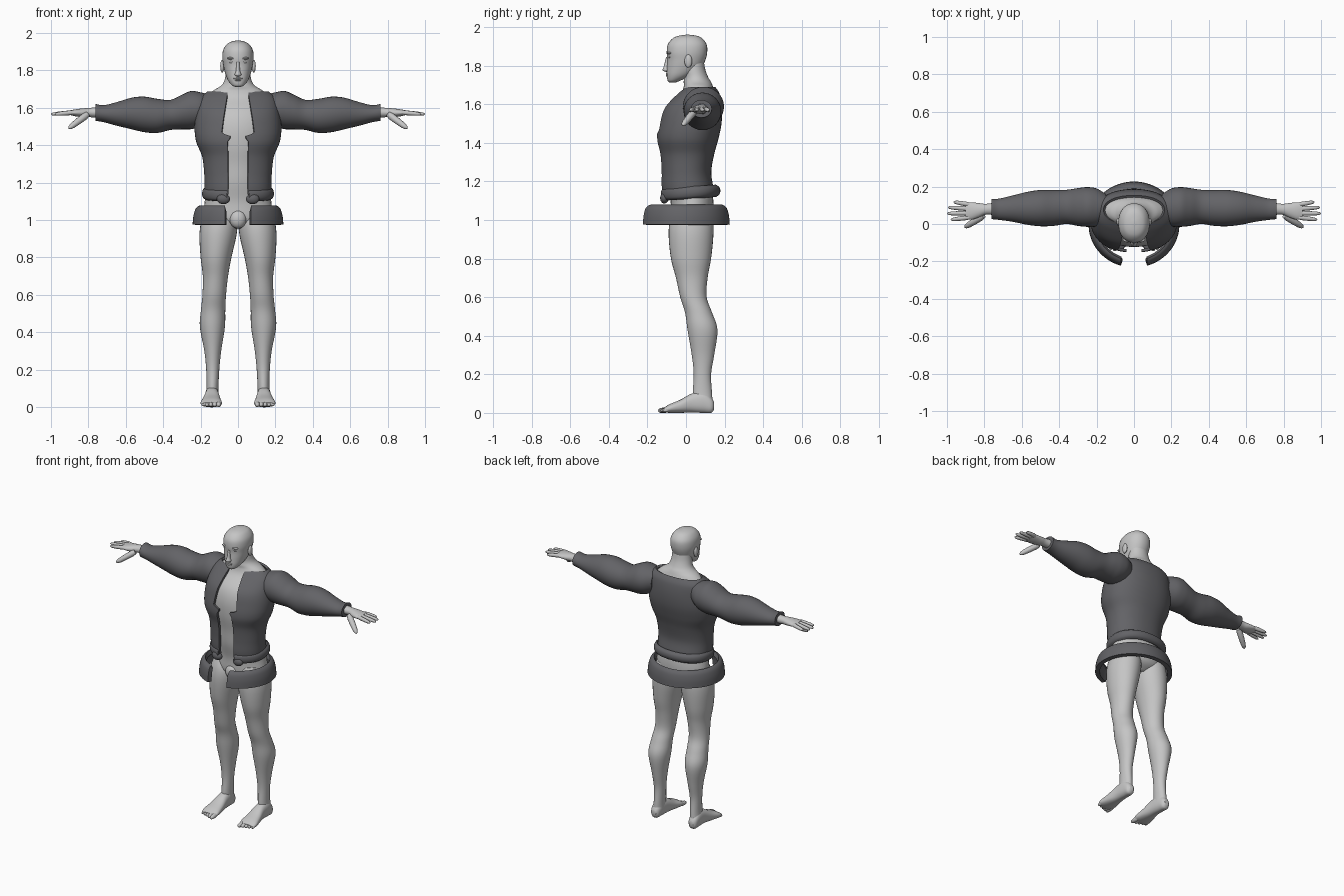
import bpy
import bmesh
from math import sin, cos, asin, pi, radians
from mathutils import Vector, Matrix

default_cube = bpy.data.objects.get("Cube")
if default_cube:
    bpy.data.objects.remove(default_cube, do_unlink=True)

parts = []


def make_material(name, colour):
    material = bpy.data.materials.new(name)
    material.use_nodes = True
    material.diffuse_color = colour
    material.node_tree.nodes["Principled BSDF"].inputs["Base Color"].default_value = colour
    return material


skin = make_material("pale grey skin", (.56, .56, .56, 1))
cloth = make_material("dark grey cloth", (.125, .125, .135, 1))


def finish(name, bm, material, mirror=False, thickness=None):
    """Turn a bmesh into an object, optionally thickened and mirrored."""
    mesh = bpy.data.meshes.new(name)
    bm.to_mesh(mesh)
    bm.free()
    mesh.materials.append(material)
    obj = bpy.data.objects.new(name, mesh)
    bpy.context.collection.objects.link(obj)
    if thickness:
        obj.modifiers.new("thickness", 'SOLIDIFY').thickness = thickness
        bpy.context.view_layer.objects.active = obj
        bpy.ops.object.modifier_apply(modifier="thickness")
    if mirror:
        obj.modifiers.new("mirror", 'MIRROR')
    parts.append(obj)
    return obj


def smooth_rings(rings, steps):
    """Pass a smooth curve through every value of the given rings."""
    result = []
    last = len(rings) - 1
    for i in range(last):
        a, b, c, d = (Vector(rings[min(max(k, 0), last)]) for k in range(i - 1, i + 3))
        for s in range(steps):
            t = s / steps
            result.append(b + (c - a) * t / 2 + (a - b * 2.5 + c * 2 - d / 2) * t * t
                          + (b * 3 - a - c * 3 + d) * t ** 3 / 2)
    return result + [Vector(rings[-1])]


def signed_power(value, power):
    return abs(value) ** power * (1 if value >= 0 else -1)


def skin_rows(bm, rows, closed):
    """Join rows of points with quads and cap the ends of closed tubes."""
    rows = [[bm.verts.new(p) for p in row] for row in rows]
    count = len(rows[0])
    for low, high in zip(rows, rows[1:]):
        for j in range(count if closed else count - 1):
            k = (j + 1) % count
            bm.faces.new((low[j], low[k], high[k], high[j]))
    if closed:
        bm.faces.new(rows[0])
        bm.faces.new(rows[-1])
        bmesh.ops.recalc_face_normals(bm, faces=bm.faces)


def loft(name, rings, material, axis="z", mirror=False, opening=None,
         power=1, sides=32, steps=5, thickness=None, tilt=0):
    """Rings are (position, low u, high u, low v, high v); opening gives a front gap."""
    rows = []
    for t, u0, u1, v0, v1 in smooth_rings(rings, steps):
        cu, cv, ru, rv = (u0 + u1) / 2, (v0 + v1) / 2, (u1 - u0) / 2, (v1 - v0) / 2
        start, span, count = 0, 2 * pi / sides, sides
        if opening:
            start = asin((opening(t) / ru) ** (1 / power))
            span, count = (2 * pi - 2 * start) / sides, sides + 1
        row = []
        for j in range(count):
            a = start + span * j
            u = cu + ru * signed_power(sin(a), power)
            v = cv - rv * signed_power(cos(a), power)
            point = {"x": (t, u, v), "y": (v, t, u), "z": (u, v, t + tilt * v)}[axis]
            row.append(point)
        rows.append(row)
    bm = bmesh.new()
    skin_rows(bm, rows, closed=not opening)
    return finish(name, bm, material, mirror, thickness)


def symmetric(rings):
    """Expand (height, half width, front, back) into full ring bounds."""
    return [(z, -half, half, front, back) for z, half, front, back in rings]


def blob(name, centre, size, material, mirror=True):
    bm = bmesh.new()
    bmesh.ops.create_uvsphere(bm, u_segments=20, v_segments=12, radius=1,
                              matrix=Matrix.Translation(centre) @ Matrix.Diagonal((*size, 1)))
    return finish(name, bm, material, mirror)


def digit(name, start, end, radius):
    """A tapered round finger or toe with a rounded tip."""
    start, end = Vector(start), Vector(end)
    turn = (end - start).to_track_quat('Z', 'Y')
    rows = []
    for along, scale in ((0, .8), (.15, 1), (.5, .95), (.8, .8), (.94, .55), (1, .15)):
        middle = start.lerp(end, along)
        rows.append([middle + turn @ Vector((cos(a), sin(a), 0)) * radius * scale
                     for a in (2 * pi * j / 12 for j in range(12))])
    bm = bmesh.new()
    skin_rows(bm, rows, closed=True)
    return finish(name, bm, skin, mirror=True)


# Body: torso with neck, head, legs and feet
loft("torso", symmetric([
    (.955, .07, -.03, .08), (1, .175, -.075, .135), (1.1, .178, -.08, .142),
    (1.2, .16, -.1, .12), (1.3, .162, -.108, .115), (1.4, .19, -.122, .142),
    (1.5, .205, -.12, .162), (1.58, .198, -.093, .163), (1.65, .172, -.03, .153),
    (1.69, .135, -.012, .14), (1.715, .095, -.012, .13), (1.74, .075, -.01, .115),
    (1.78, .066, -.012, .1), (1.84, .06, 0, .09)]), skin)
loft("head", symmetric([
    (1.712, .015, -.085, -.055), (1.722, .034, -.095, -.03), (1.75, .055, -.1, .03),
    (1.79, .07, -.099, .08), (1.83, .079, -.097, .101), (1.87, .084, -.1, .11),
    (1.91, .079, -.094, .107), (1.94, .06, -.07, .085), (1.954, .036, -.04, .058),
    (1.96, .008, -.002, .018)]), skin, power=.92)
loft("leg", [
    (.05, .105, .175, .04, .138), (.1, .105, .168, .035, .135), (.2, .1, .17, .04, .13),
    (.3, .09, .18, .03, .146), (.43, .07, .204, .008, .163), (.52, .068, .198, -.005, .135),
    (.6, .064, .19, -.03, .107), (.7, .053, .188, -.052, .112), (.8, .035, .2, -.078, .13),
    (.92, .008, .206, -.09, .142), (1, .005, .195, -.083, .14), (1.06, .04, .17, -.06, .12)],
    skin, mirror=True)
loft("foot", [
    (-.115, .005, .026, .092, .192), (-.085, 0, .045, .086, .2), (-.03, 0, .068, .092, .19),
    (.03, .002, .1, .1, .178), (.09, 0, .11, .105, .175), (.13, 0, .08, .112, .17),
    (.146, .018, .055, .125, .156)], skin, axis="y", mirror=True, power=.85)
for i in range(5):
    x = .103 + .021 * i
    digit("toe", (x, -.09, .017), (x, -.145 + .007 * i, .011), .015 - .0012 * i)
blob("groin", (0, -.062, 1.005), (.045, .035, .05), skin, mirror=False)

# Face
loft("nose", symmetric([
    (1.768, .006, -.105, -.08), (1.776, .018, -.121, -.08), (1.8, .011, -.114, -.08),
    (1.845, .008, -.103, -.08)]), skin, sides=16)
blob("ear", (.084, .012, 1.823), (.011, .02, .034), skin)
blob("eye", (.033, -.084, 1.845), (.014, .009, .007), skin)
blob("brow", (.034, -.085, 1.865), (.025, .013, .007), skin)
blob("upper_lip", (0, -.096, 1.757), (.024, .009, .005), skin, mirror=False)
blob("lower_lip", (0, -.095, 1.748), (.02, .01, .005), skin, mirror=False)

# Hands
loft("hand", [
    (.72, .045, .118, 1.545, 1.605), (.79, .05, .108, 1.55, 1.6), (.83, .035, .112, 1.55, 1.597),
    (.87, .023, .116, 1.555, 1.592), (.9, .026, .114, 1.562, 1.586)],
    skin, axis="x", mirror=True)
for y, spread, tip in ((.035, -.012, .98), (.058, -.002, 1), (.081, .008, .995), (.104, .014, .965)):
    digit("finger", (.88, y, 1.575), (tip, y + spread, 1.566), .0125)
digit("thumb", (.805, .045, 1.565), (.905, -.018, 1.49), .019)


# Jacket: open front with pointed lapels, hem band and sleeves
def lapel_gap(z):
    points = ((1, .052), (1.42, .055), (1.448, .036), (1.465, .088), (1.55, .077), (1.7, .052))
    for (z0, w0), (z1, w1) in zip(points, points[1:]):
        if z <= z1:
            return w0 + (w1 - w0) * (z - z0) / (z1 - z0)
    return points[-1][1]


loft("jacket_body", symmetric([
    (1.135, .18, -.125, .15), (1.18, .18, -.13, .14), (1.25, .181, -.13, .131),
    (1.34, .192, -.136, .146), (1.42, .224, -.152, .168), (1.5, .232, -.141, .184),
    (1.58, .222, -.115, .186), (1.65, .203, -.05, .175), (1.688, .163, -.002, .153)]),
    cloth, opening=lapel_gap, power=.9, sides=64, steps=8, thickness=.014)
loft("hem_band", symmetric([
    (1.108, .172, -.115, .155), (1.118, .186, -.13, .171), (1.137, .192, -.136, .178),
    (1.158, .189, -.134, .173), (1.172, .178, -.124, .155)]),
    cloth, opening=lambda z: .06, power=.9, sides=64, thickness=.016, tilt=.07)
blob("hem_tab", (.078, -.112, 1.113), (.036, .022, .028), cloth)
loft("sleeve", [
    (.15, .02, .16, 1.53, 1.67), (.2, -.012, .19, 1.5, 1.683), (.25, -.015, .197, 1.486, 1.69),
    (.3, -.01, .192, 1.485, 1.67), (.36, 0, .183, 1.482, 1.643), (.43, -.01, .182, 1.466, 1.648),
    (.5, -.012, .182, 1.47, 1.66), (.57, -.004, .172, 1.486, 1.654), (.65, .012, .152, 1.505, 1.63),
    (.72, .022, .136, 1.524, 1.614), (.762, .026, .134, 1.53, 1.622)],
    cloth, axis="x", mirror=True)

# Flared belt ring, open at the front
loft("belt_ring", symmetric([
    (.976, .243, -.233, .227), (1.02, .239, -.23, .223), (1.055, .229, -.222, .214),
    (1.072, .217, -.21, .202), (1.079, .203, -.196, .189)]),
    cloth, opening=lambda z: .07, sides=64, thickness=.028)

# Smooth shading with crisp rims
bpy.ops.object.select_all(action='DESELECT')
for obj in parts:
    obj.select_set(True)
bpy.context.view_layer.objects.active = parts[0]
bpy.ops.object.shade_smooth_by_angle(angle=radians(40))
